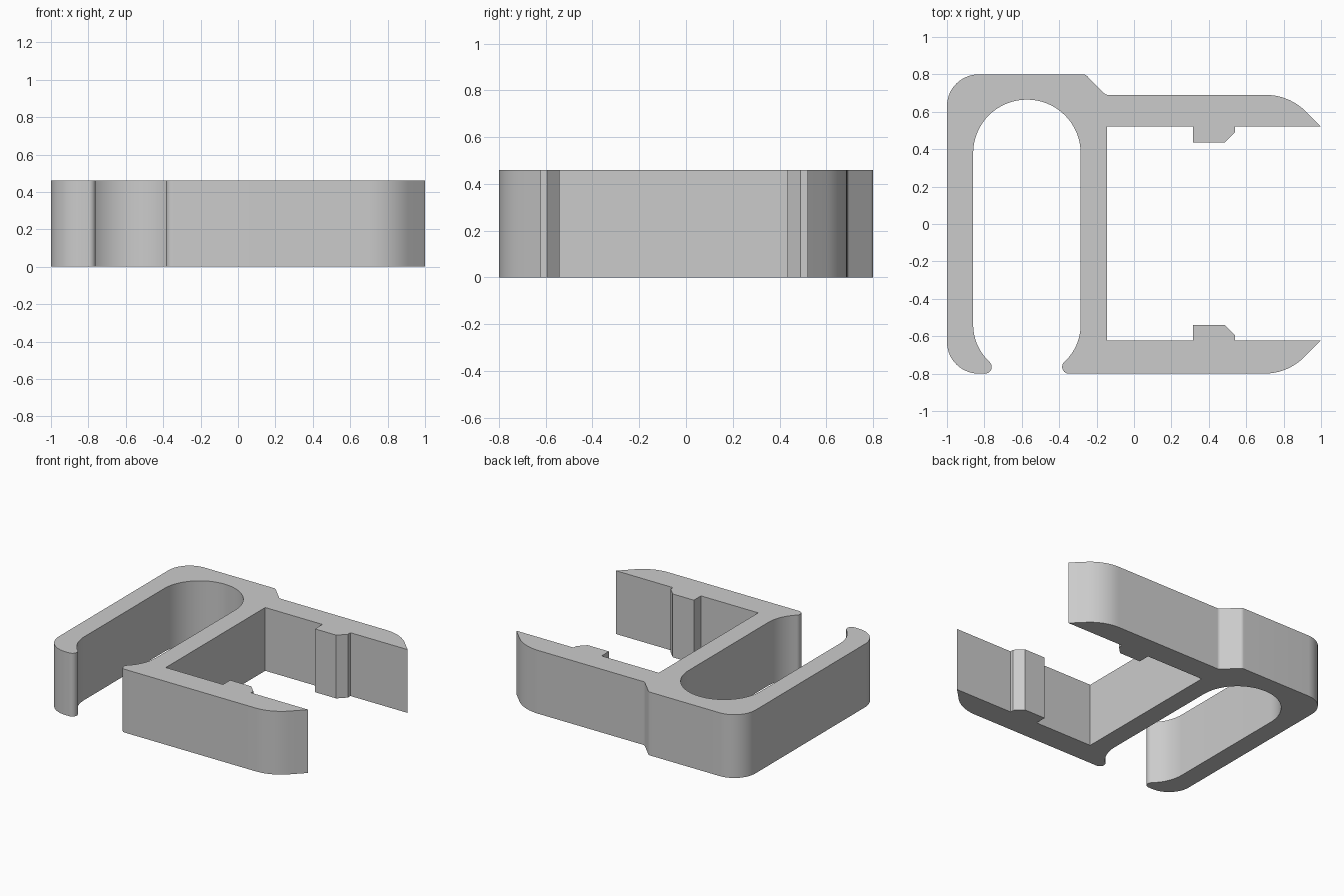
import bpy
import bmesh
import math
from mathutils import Vector

cube = bpy.data.objects.get("Cube")
if cube:
    bpy.data.objects.remove(cube, do_unlink=True)

HEIGHT = 0.46

# Corners of the clip outline, counterclockwise: x, y, fillet radius
OUTLINE = [
    # outer left wall and its inward lip
    (-0.26, 0.80, 0.03), (-1, 0.80, 0.17), (-1, -0.80, 0.17),
    (-0.71, -0.80, 0.036), (-0.86, -0.65, 0.27),
    # round-ended slot and the opposite lip
    (-0.86, 0.665, 0.287), (-0.285, 0.665, 0.287),
    (-0.285, -0.65, 0.27), (-0.435, -0.80, 0.036),
    # front arm with its catch
    (0.822, -0.80, 0.30), (1, -0.622, 0),
    (0.54, -0.622, 0), (0.54, -0.595, 0), (0.485, -0.54, 0),
    (0.315, -0.54, 0), (0.315, -0.622, 0),
    # inside of the open bay
    (-0.145, -0.622, 0), (-0.145, 0.52, 0),
    # back arm with its catch
    (0.315, 0.52, 0), (0.315, 0.435, 0), (0.485, 0.435, 0),
    (0.54, 0.49, 0), (0.54, 0.52, 0), (1, 0.52, 0),
    (0.83, 0.69, 0.30), (-0.15, 0.69, 0.03),
]


def filleted(corners):
    """Replace each corner that has a radius by a tangent arc."""
    points = []
    for i, (x, y, radius) in enumerate(corners):
        corner = Vector((x, y))
        if radius == 0:
            points.append(corner)
            continue
        to_prev = (Vector(corners[i - 1][:2]) - corner).normalized()
        to_next = (Vector(corners[(i + 1) % len(corners)][:2]) - corner).normalized()
        half = to_prev.angle(to_next) / 2
        center = corner + (to_prev + to_next).normalized() * radius / math.sin(half)
        start = corner + to_prev * radius / math.tan(half) - center
        end = corner + to_next * radius / math.tan(half) - center
        sweep = math.atan2(start.cross(end), start.dot(end))
        steps = max(4, math.ceil(abs(sweep) / math.radians(5)))
        for k in range(steps + 1):
            a = sweep * k / steps
            c, s = math.cos(a), math.sin(a)
            points.append(center + Vector((start.x * c - start.y * s,
                                           start.x * s + start.y * c)))
    return points


# Clip body: extruded outline
bm = bmesh.new()
base = bm.faces.new([bm.verts.new((p.x, p.y, 0)) for p in filleted(OUTLINE)])
top = bmesh.ops.extrude_face_region(bm, geom=[base], use_keep_orig=True)
bmesh.ops.translate(bm, vec=(0, 0, HEIGHT),
                    verts=[v for v in top["geom"] if isinstance(v, bmesh.types.BMVert)])
bmesh.ops.recalc_face_normals(bm, faces=bm.faces)
mesh = bpy.data.meshes.new("clip_body")
bm.to_mesh(mesh)
bm.free()
clip = bpy.data.objects.new("clip_body", mesh)
bpy.context.collection.objects.link(clip)

# Plain grey plastic
grey = bpy.data.materials.new("grey_plastic")
grey.use_nodes = True
colour = (0.6, 0.6, 0.6, 1)
grey.diffuse_color = colour
grey.node_tree.nodes["Principled BSDF"].inputs["Base Color"].default_value = colour
mesh.materials.append(grey)

# Smooth curves, crisp edges
bpy.ops.object.select_all(action="DESELECT")
clip.select_set(True)
bpy.context.view_layer.objects.active = clip
bpy.ops.object.shade_smooth_by_angle(angle=math.radians(30))
